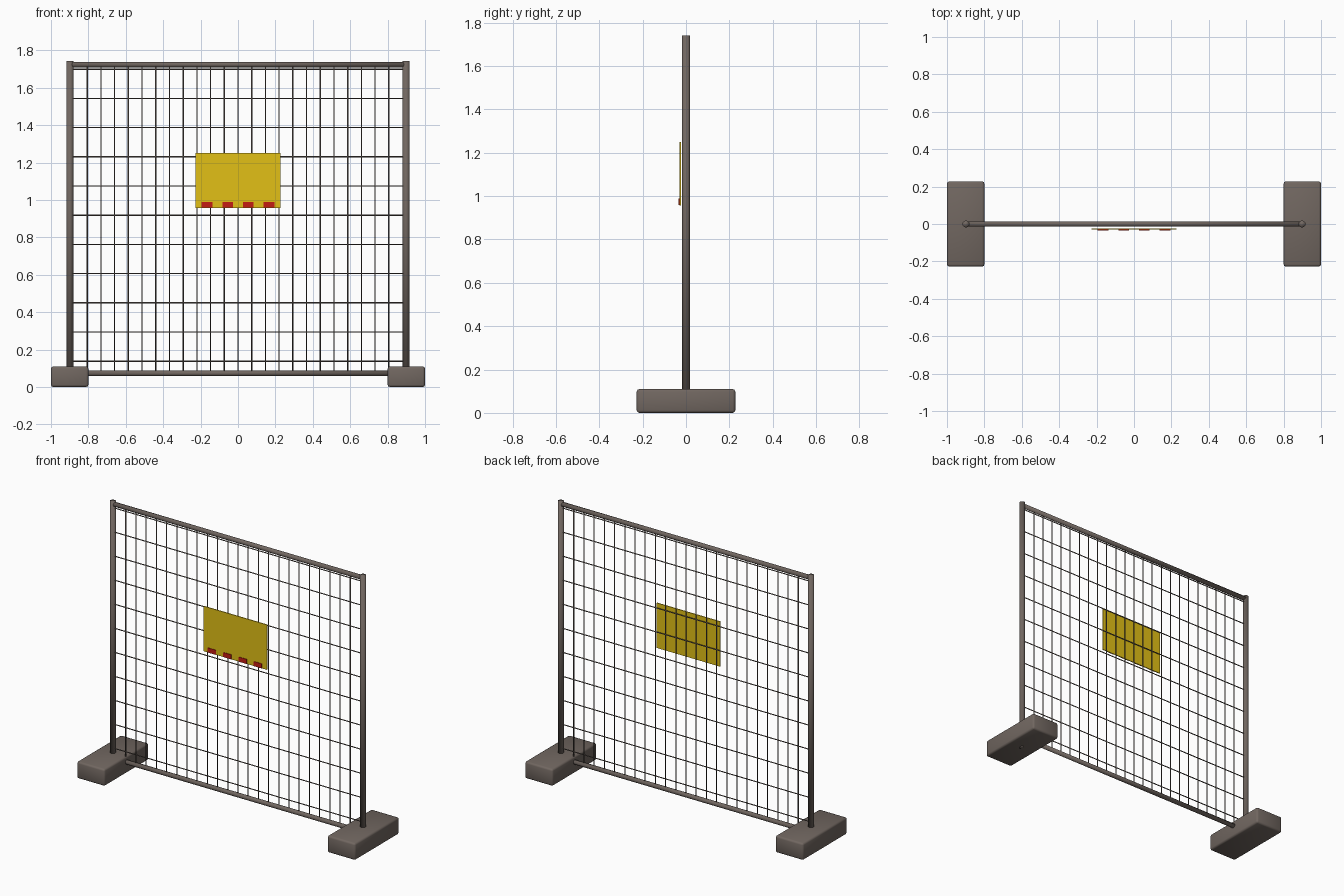
import bpy
import math

cube = bpy.data.objects.get("Cube")
if cube:
    bpy.data.objects.remove(cube, do_unlink=True)


def material(name, color):
    m = bpy.data.materials.new(name)
    m.use_nodes = True
    m.diffuse_color = (*color, 1)
    m.node_tree.nodes["Principled BSDF"].inputs["Base Color"].default_value = (*color, 1)
    return m


steel = material("brown grey", (0.165, 0.135, 0.118))
yellow = material("sign yellow", (0.76, 0.53, 0.008))
red = material("marker red", (0.55, 0.012, 0.006))


def finish(name, mat):
    ob = bpy.context.object
    ob.name = name
    ob.data.materials.append(mat)
    return ob


def box(name, center, size, mat):
    bpy.ops.mesh.primitive_cube_add(size=1, location=center)
    bpy.context.object.scale = size
    bpy.ops.object.transform_apply(location=False, rotation=False, scale=True)
    return finish(name, mat)


def rod(name, center, length, radius, along_x=False, sides=16):
    turn = (0, math.pi / 2, 0) if along_x else (0, 0, 0)
    bpy.ops.mesh.primitive_cylinder_add(vertices=sides, radius=radius, depth=length,
                                        location=center, rotation=turn)
    # Soft shading runs over the rod ends too
    bpy.ops.object.shade_smooth()
    return finish(name, steel)


POST_X, HEIGHT = 0.899, 1.742
RAIL_LOW, RAIL_HIGH = 0.073, 1.724

# Feet and posts
for side, s in (("left", 1), ("right", -1)):
    foot = box(f"{side}_foot", (s * 0.9, 0, 0.055), (0.2, 0.455, 0.11), steel)
    bevel = foot.modifiers.new("Bevel", "BEVEL")
    bevel.width = 0.012
    bevel.segments = 2
    bpy.ops.object.shade_smooth()
    rod(f"{side}_post", (s * POST_X, 0, HEIGHT / 2), HEIGHT, 0.0185)

# Rails
for name, z in (("bottom_rail", RAIL_LOW), ("top_rail", RAIL_HIGH)):
    rod(name, (0, 0, z), 2 * POST_X, 0.0145, along_x=True)

# Wire mesh
for i in range(-11, 12):
    rod("vertical_wire", (i * 0.0733, 0, (RAIL_LOW + RAIL_HIGH) / 2),
        RAIL_HIGH - RAIL_LOW, 0.0032, sides=8)
for i in range(11):
    rod("horizontal_wire", (0, 0, 0.138 + i * 0.1561), 2 * POST_X, 0.0032,
        along_x=True, sides=8)

# Warning sign with red markers along its lower edge
box("sign_panel", (0, -0.027, 1.104), (0.456, 0.006, 0.292), yellow)
for i in range(4):
    box("sign_marker", ((i - 1.5) * 0.11, -0.031, 0.974), (0.058, 0.005, 0.03), red)
